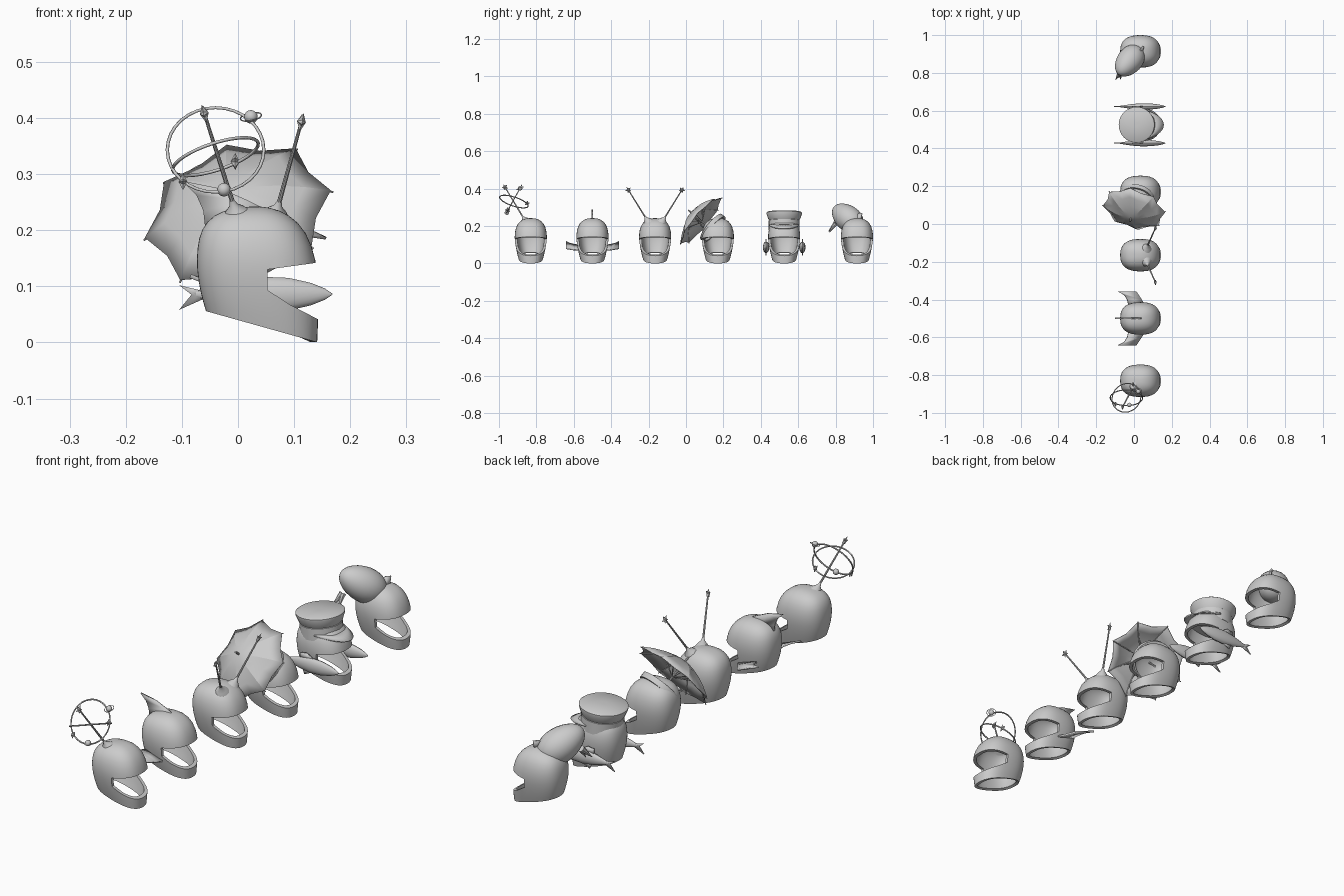
import bpy, bmesh
from math import sin, cos, pi, radians
from mathutils import Vector, Matrix

if "Cube" in bpy.data.objects:
    bpy.data.objects.remove(bpy.data.objects["Cube"])

V = Vector
Y = [-0.83, -0.50, -0.165, 0.17, 0.525, 0.914]   # helmet centres


def obj(name, verts, faces, angle=35, solid=0, smooth=True):
    me = bpy.data.meshes.new(name)
    me.from_pydata([tuple(v) for v in verts], [], faces)
    bm = bmesh.new()
    bm.from_mesh(me)
    bmesh.ops.remove_doubles(bm, verts=bm.verts, dist=1e-6)
    bmesh.ops.recalc_face_normals(bm, faces=bm.faces)
    bm.to_mesh(me)
    bm.free()
    o = bpy.data.objects.new(name, me)
    bpy.context.collection.objects.link(o)
    if solid:
        m = o.modifiers.new("thickness", 'SOLIDIFY')
        m.thickness, m.offset = solid, 0
    if smooth:
        shade(o, angle)
    return o


def shade(o, angle=35):
    bpy.ops.object.select_all(action='DESELECT')
    o.select_set(True)
    bpy.context.view_layer.objects.active = o
    bpy.ops.object.shade_smooth_by_angle(angle=radians(angle))


def loft(name, rings, cap0=True, cap1=True, **kw):
    n = len(rings[0])
    verts = [v for r in rings for v in r]
    faces = [(i*n+j, i*n+(j+1) % n, (i+1)*n+(j+1) % n, (i+1)*n+j)
             for i in range(len(rings)-1) for j in range(n)]
    if cap0:
        faces.append(tuple(range(n)))
    if cap1:
        faces.append(tuple(range(len(verts)-n, len(verts))))
    return obj(name, verts, faces, **kw)


def lathe(name, prof, mat, n=32, sx=1, sy=1, **kw):
    return loft(name, [[mat @ V((r*sx*cos(2*pi*j/n), r*sy*sin(2*pi*j/n), z))
                        for j in range(n)] for r, z in prof], **kw)


def frame(origin, axis):
    return Matrix.Translation(origin) @ V(axis).to_track_quat('Z', 'Y').to_matrix().to_4x4()


def rod(name, a, b, r, r2=None, n=8):
    a, b = V(a), V(b)
    return lathe(name, [(r, 0), (r if r2 is None else r2, (b-a).length)], frame(a, b-a), n)


def ball(name, c, r):
    return lathe(name, [(r*sin(pi*i/10)+1e-5, -r*cos(pi*i/10)) for i in range(11)],
                 Matrix.Translation(c), 16)


def ring(name, c, normal, R, r):
    m = frame(c, normal)
    prof = [(R+r*cos(2*pi*i/6), r*sin(2*pi*i/6)) for i in range(7)]
    return lathe(name, prof, m, 32, cap0=False, cap1=False, angle=70)


def star(name, c, up, r=0.018, t=0.008):
    up = V(up).normalized()
    side = up.cross(V((1, 0, 0))).normalized()
    face = side.cross(up)
    vs = [V(c)+(up*cos(pi*k/5)+side*sin(pi*k/5))*(r if k % 2 == 0 else r*0.5) for k in range(10)]
    vs += [V(c)+face*t, V(c)-face*t]
    fs = [(k, (k+1) % 10, p) for k in range(10) for p in (10, 11)]
    return obj(name, vs, fs, smooth=False)


def plate(name, pts, t):
    return obj(name, pts, [tuple(range(len(pts)))], solid=t)


# Helmet shell: back x,z / front x,z / half width for each level
levels = [(-.058, .056, .142, .0, .066), (-.067, .085, .144, .042, .076),
          (-.075, .13, .144, .10, .086), (-.074, .168, .141, .145, .088),
          (-.067, .202, .124, .198, .079), (-.045, .228, .092, .229, .058),
          (-.008, .240, .055, .242, .028), (.022, .242, .028, .242, .003)]


def spow(v, e):
    return (abs(v)**e)*(1 if v >= 0 else -1)


rings = []
for xb, zb, xf, zf, w in levels:
    rg = []
    for j in range(24):
        a = 2*pi*j/24
        c, s = spow(cos(a), .8), spow(sin(a), .8)
        rg.append(V(((xb+xf)/2+c*(xf-xb)/2, s*w, (zb+zf)/2+c*(zf-zb)/2)))
    rings.append(rg)
shell = loft("helmet", rings, cap0=False)
shell.modifiers.new("round", 'SUBSURF').levels = 1
sol = shell.modifiers.new("wall", 'SOLIDIFY')
sol.thickness, sol.offset = 0.013, -1
# Face opening cut straight through the side profile
prof = [(.20, .150), (.141, .142), (.053, .130), (.053, .093), (.093, .067), (.143, .041), (.20, .02)]
cutter = loft("opening_cutter", [[V((x, s, z)) for x, z in prof] for s in (-.2, .2)], smooth=False)
cutter.hide_render = True
bo = shell.modifiers.new("opening", 'BOOLEAN')
bo.object, bo.operation, bo.solver = cutter, 'DIFFERENCE', 'EXACT'
dg = bpy.context.evaluated_depsgraph_get()
dg.update()
mesh = bpy.data.meshes.new_from_object(shell.evaluated_get(dg))
bpy.data.objects.remove(shell)
bpy.data.objects.remove(cutter)
for i, y in enumerate(Y):
    h = bpy.data.objects.new(f"helmet_{i+1}", mesh)
    bpy.context.collection.objects.link(h)
    h.location.y = y
shade(h, 35)


def antenna(name, a, b):
    a, b = V(a), V(b)
    d = (b-a).normalized()
    rod(name+"_rod", a, b, .0045, .003)
    lathe(name+"_base", [(.03, -.012), (.018, .004), (.008, .014), (.004, .026)], frame(a, d), 16, angle=60)
    star(name+"_star", b, d)


# 1: orbit rings on an antenna
antenna("orbit", (-.004, -.862, .232), (-.06, -.968, .408))
C = V((-.04, -.92, .343))
ring("orbit_ring_upright", C, (0, .87, -.48), .086, .003)
ring("orbit_ring_flat", C-V((0, 0, .012)), (-.33, .33, 1), .08, .003)
ball("orbit_ball_high", (.023, -.887, .402), .012)
ring("orbit_ball_ring", (.023, -.887, .402), (-.2, -.4, 1), .019, .0012)
ball("orbit_ball_low", (-.025, -.958, .272), .012)
star("orbit_star_a", (-.005, -.85, .322), (0, .2, 1), .016)
star("orbit_star_b", (-.098, -.953, .286), (0, -.2, 1), .016)

# 2: back fin and side fins
y = Y[1]
plate("back_fin", [(x, y, z) for x, z in [(.06, .232), (.02, .252), (-.03, .274), (-.10, .288), (-.074, .262),
                                         (-.062, .235), (-.058, .20), (0, .21)]], .008)
for s in (-1, 1):
    plate("side_fin", [V((x, y+s*w, z)) for x, w, z in
          [(.055, .075, .072), (.04, .10, .073), (.012, .142, .080), (-.085, .142, .118),
           (-.052, .125, .108), (-.036, .10, .102), (-.03, .075, .098)]], .007)

# 3: two star antennas
for s in (-1, 1):
    antenna("feeler", (.068, Y[2]+s*.042, .230), (.113, Y[2]+s*.143, .393))

# 4: umbrella
C = V((0, .08, .228))
e1, e3 = V((.165, -.017, .042)), V((-.02, .11, .123))
nrm = e1.cross(e3).normalized()


def canopy(s, a, drop=0):
    odd = round(a/(pi/8)) % 2
    k = s*(.924-.06*s if odd else 1)
    return C+(e1*cos(a)+e3*sin(a))*k+nrm*(.068*(1-s**1.7)-drop)


loft("umbrella_canopy", [[canopy(s, pi*j/8) for j in range(16)] for s in (.01, .25, .5, .75, 1)],
     cap0=True, cap1=False, solid=.003, angle=14)
rod("umbrella_shaft", C-nrm*.12, C+nrm*.09, .0045)
for k in range(8):
    a = pi*k/4
    pts = [canopy(s, a, .002) for s in (.02, .35, .7, 1.02)]
    for p, q in zip(pts, pts[1:]):
        rod("umbrella_rib", p, q, .002, n=6)
    rod("umbrella_strut", canopy(.55, a), C-nrm*.01, .0018, n=6)
lathe("umbrella_headband", [(.078, -.012), (.088, -.012), (.088, .012), (.078, .012), (.078, -.012)],
      frame(V((.02, .143, .190)), nrm), 32, cap0=False, cap1=False)

# 5: peaked cap
y = Y[4]
M = Matrix.Translation((.02, y, .20)) @ Matrix.Rotation(radians(-5), 4, 'Y')
lathe("cap_band", [(.083, -.02), (.083, .03), (.078, .034)], M)
lathe("cap_crown", [(.079, .028), (.086, .04), (.095, .066), (.095, .072), (.088, .077), (.01, .079)], M)
vis = []
for r in (0, .5, 1):
    for j in range(17):
        a = radians(-75+150*j/16)
        d = .055*cos(a*1.2)*r
        vis.append(V((.02+.082*cos(a)+d, y+.082*sin(a), .208-.3*d-r*r*.006)))
obj("cap_visor", vis, [(i*17+j, i*17+j+1, i*17+j+18, i*17+j+17) for i in (0, 1) for j in range(16)], solid=.005)

# Fish on either side of the cap helmet
body = [(.168, .001), (.155, .010), (.13, .020), (.09, .029), (.04, .031), (-.01, .024), (-.05, .013), (-.075, .006)]
for s in (-1, 1):
    fy = y+s*.097
    loft("fish_body", [[V((x, fy+.55*r*cos(pi*j/8), .086+r*sin(pi*j/8))) for j in range(16)] for x, r in body])
    for nm, pts in (("fish_tail", [(-.06, .091), (-.105, .102), (-.083, .085), (-.105, .058), (-.06, .078)]),
                    ("fish_top_fin", [(.06, .110), (.02, .132), (-.01, .128), (-.01, .105)]),
                    ("fish_belly_fin", [(.05, .06), (.01, .042), (0, .066)])):
        plate(nm, [V((x, fy, z)) for x, z in pts], .005)

# 6: egg-shaped fish body perched at the side, with tail and fin
ax = V((.50, .62, -.50)).normalized()
c = V((-.025, .862, .245))
egg = [(.068*sin(pi*i/14)*(1-.12*cos(pi*i/14))+1e-4, -.102*cos(pi*i/14)) for i in range(15)]
lathe("perched_body", egg, frame(c, ax), 24)
t = V((-.075, .80, .215))
for p in ((-.098, .762, .172), (-.07, .765, .165)):
    rod("perched_tail", t, p, .014, .001, 8)
plate("perched_fin", [(.03, .90, .25), (.035, .925, .268), (.05, .942, .268), (.05, .935, .235), (.045, .91, .225)], .006)
